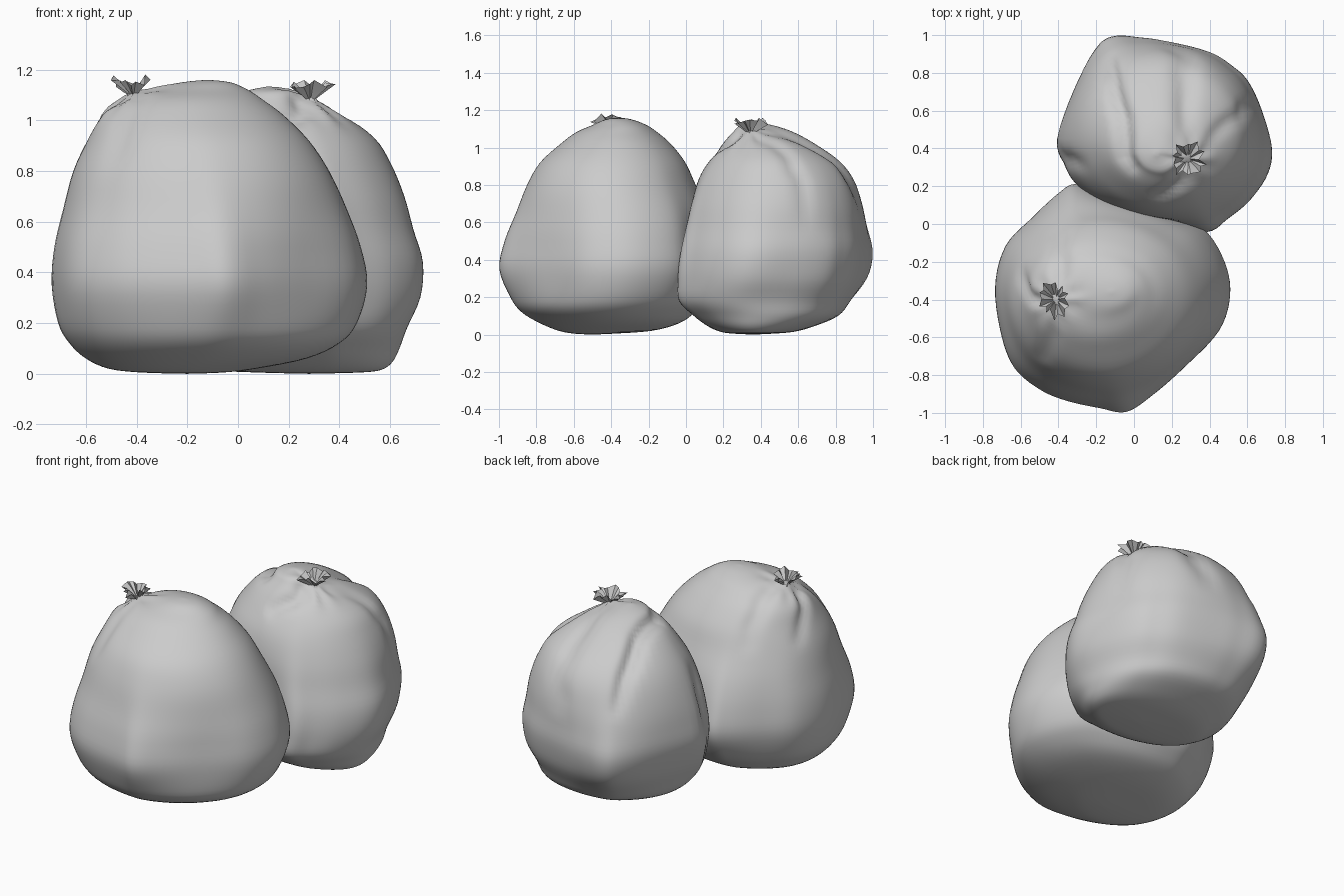
import bpy, bmesh, math, random
from mathutils import Vector

if "Cube" in bpy.data.objects:
    bpy.data.objects.remove(bpy.data.objects["Cube"])

random.seed(4)
SUB = 4


def spline(pts, sub, closed=False):
    """Resample a list of tuples with a Catmull-Rom spline."""
    n, out = len(pts), []
    pick = (lambda i: Vector(pts[i % n])) if closed else (lambda i: Vector(pts[max(0, min(n - 1, i))]))
    for i in range(n if closed else n - 1):
        a, b, c, d = (pick(i + k) for k in (-1, 0, 1, 2))
        for s in range(sub):
            t = s / sub
            out.append(0.5 * (2 * b + (c - a) * t + (2 * a - 5 * b + 4 * c - d) * t * t
                              + (3 * b - a - 3 * c + d) * t ** 3))
    if not closed:
        out.append(Vector(pts[-1]))
    return out


def unit_outline(pts):
    """Plan outline scaled to the -1..1 square."""
    p = spline(pts, 5, True)
    lo = [min(v[k] for v in p) for k in (0, 1)]
    hi = [max(v[k] for v in p) for k in (0, 1)]
    return [[2 * (v[k] - lo[k]) / (hi[k] - lo[k]) - 1 for k in (0, 1)] for v in p]


def to_fold(p, path):
    """Distance from p to a fold path and position 0..1 along it."""
    best, m = (9, 0), len(path) - 1
    for i in range(m):
        a, ab = path[i], path[i + 1] - path[i]
        t = max(0, min(1, (p - a).dot(ab) / max(ab.dot(ab), 1e-9)))
        best = min(best, ((p - a - ab * t).length, (i + t) / m))
    return best


def make_object(name, bm, angle):
    me = bpy.data.meshes.new(name)
    bm.to_mesh(me)
    bm.free()
    ob = bpy.data.objects.new(name, me)
    bpy.context.collection.objects.link(ob)
    bpy.ops.object.select_all(action='DESELECT')
    ob.select_set(True)
    bpy.context.view_layer.objects.active = ob
    bpy.ops.object.shade_smooth_by_angle(angle=math.radians(angle))
    return ob


def loft(bm, rings):
    for a, b in zip(rings, rings[1:]):
        for j in range(len(a)):
            k = (j + 1) % len(a)
            bm.faces.new((a[j], a[k], b[k], b[j]))


def bag(name, outline, rows, knot, folds):
    """rows: (z, x min, x max, y min, y max); folds: (depth, width, points)."""
    shape = unit_outline(outline)
    bm = bmesh.new()
    rings = []
    for r in spline(rows, SUB):
        z, x0, x1, y0, y1 = r
        # full outline at the belly, rounder towards top and bottom
        round_off = 0.95 * (1 - math.exp(-((z - 0.37) / (0.32 if z > 0.37 else 0.24)) ** 2))
        ring = []
        for u, v in shape:
            a = math.atan2(v, u)
            u += (math.cos(a) - u) * round_off
            v += (math.sin(a) - v) * round_off
            ring.append(bm.verts.new(((x0 + x1 + u * (x1 - x0)) / 2,
                                      (y0 + y1 + v * (y1 - y0)) / 2, max(z, 0))))
        rings.append(ring)
    loft(bm, rings)
    bmesh.ops.remove_doubles(bm, verts=bm.verts, dist=1e-4)
    bmesh.ops.recalc_face_normals(bm, faces=bm.faces)
    bm.normal_update()

    # creases in the plastic, with small pleats gathering at the knot
    base = [v.co.copy() for v in bm.verts]
    paths = [(d, w, [min(base, key=lambda c: (c - Vector(p)).length)
                     for p in spline(pts, 3)]) for d, w, pts in folds]
    kx, ky, kz = knot
    moves = []
    for v in bm.verts:
        s = 0
        for d, w, path in paths:
            dist, u = to_fold(v.co, path)
            s -= d * math.exp(-(dist / w) ** 2) * math.sin(math.pi * (0.12 + 0.88 * u))
        r = (v.co - Vector(knot)).length
        if r < 0.4:
            a = math.atan2(v.co.y - ky, v.co.x - kx)
            s += 0.005 * math.cos(7 * a) * math.exp(-((r - 0.1) / 0.07) ** 2)
            s += 0.012 * math.exp(-(r / 0.05) ** 2)
        moves.append(v.normal * s)
    for v, m in zip(bm.verts, moves):
        v.co += m
        v.co.z = max(v.co.z, 0)
    make_object(name, bm, 60)


def tie(name, knot, radius, height, lean):
    """Pinched neck opening into a pleated ruffle."""
    bm = bmesh.new()
    n = 20
    jit = [random.uniform(-1, 1) for _ in range(n)]
    rings = []
    for r, h, zig in ((0.5, -0.6, 0), (0.2, 0, 0.05), (0.55, 0.4, 0.12), (0.9, 0.75, 0.16)):
        ring = []
        for i in range(n):
            a = 2 * math.pi * i / n + 0.15 * jit[i - 5]
            k = (1 if i % 2 else -1) * zig
            rr = radius * (r + k + 0.2 * jit[i] * zig / 0.16)
            hh = height * (h - 0.8 * k + 0.25 * jit[i - 3] * zig / 0.16)
            ring.append(bm.verts.new((knot[0] + rr * math.cos(a) + lean[0] * h,
                                      knot[1] + rr * math.sin(a) + lean[1] * h,
                                      knot[2] + hh)))
        rings.append(ring)
    loft(bm, rings)
    make_object(name, bm, 25)


# front bag
front_knot = (-0.415, -0.40, 1.105)
bag("front_bag",
    [(-0.04, -1.0), (0.1, -0.91), (0.27, -0.76), (0.45, -0.57), (0.51, -0.38), (0.48, -0.2),
     (0.37, -0.03), (0.18, 0.04), (0, 0.1), (-0.17, 0.17), (-0.31, 0.21), (-0.4, 0.16),
     (-0.54, 0.03), (-0.68, -0.12), (-0.735, -0.34), (-0.7, -0.6), (-0.63, -0.77),
     (-0.5, -0.88), (-0.36, -0.94), (-0.18, -0.98)],
    [(0, -0.2, -0.2, -0.5, -0.5), (0.005, -0.38, -0.06, -0.6, -0.38), (0.02, -0.51, 0.07, -0.68, -0.18),
     (0.06, -0.6, 0.27, -0.78, -0.03), (0.12, -0.665, 0.4, -0.88, 0.06), (0.2, -0.71, 0.47, -0.94, 0.14),
     (0.35, -0.735, 0.51, -0.998, 0.21), (0.5, -0.725, 0.485, -0.97, 0.19), (0.65, -0.69, 0.43, -0.91, 0.14),
     (0.8, -0.65, 0.36, -0.85, 0.06), (0.92, -0.595, 0.28, -0.78, 0.0), (1.02, -0.545, 0.18, -0.67, -0.08),
     (1.08, -0.47, 0.1, -0.59, -0.15), (1.12, -0.36, 0.04, -0.5, -0.21), (1.15, -0.22, -0.03, -0.43, -0.29),
     (1.16, -0.12, -0.12, -0.36, -0.36)],
    front_knot,
    [(0.025, 0.035, [(-0.47, -0.42, 1.08), (-0.56, -0.38, 1.0), (-0.6, -0.2, 0.82)]),
     (0.015, 0.05, [(-0.42, -0.48, 1.08), (-0.45, -0.64, 0.95), (-0.5, -0.75, 0.8)]),
     (0.02, 0.05, [(-0.38, -0.32, 1.1), (-0.38, -0.15, 1.0), (-0.4, -0.02, 0.8)])])
tie("front_bag_tie", front_knot, 0.09, 0.07, (-0.01, 0))

# back bag
back_knot = (0.285, 0.345, 1.085)
bag("back_bag",
    [(-0.1, 1.0), (0.03, 0.99), (0.16, 0.97), (0.4, 0.91), (0.53, 0.83), (0.61, 0.75), (0.68, 0.6),
     (0.735, 0.4), (0.715, 0.26), (0.62, 0.12), (0.5, 0.02), (0.39, -0.05), (0.2, 0.0),
     (0, 0.05), (-0.18, 0.1), (-0.31, 0.2), (-0.37, 0.3), (-0.41, 0.44), (-0.29, 0.77), (-0.19, 0.95)],
    [(0, 0.28, 0.28, 0.36, 0.36), (0.005, 0.08, 0.48, 0.25, 0.47), (0.015, -0.1, 0.565, 0.18, 0.58),
     (0.045, -0.18, 0.61, 0.11, 0.69), (0.1, -0.26, 0.64, 0.03, 0.82), (0.18, -0.32, 0.67, -0.05, 0.89),
     (0.3, -0.38, 0.72, -0.045, 0.97), (0.44, -0.41, 0.73, -0.03, 1.0), (0.57, -0.39, 0.695, -0.01, 0.98),
     (0.7, -0.35, 0.66, 0.015, 0.95), (0.83, -0.29, 0.605, 0.06, 0.9), (0.93, -0.22, 0.54, 0.12, 0.82),
     (1.02, -0.13, 0.42, 0.19, 0.69), (1.08, -0.03, 0.31, 0.25, 0.58), (1.115, 0.03, 0.23, 0.29, 0.48),
     (1.135, 0.12, 0.12, 0.37, 0.37)],
    back_knot,
    [(0.045, 0.04, [(-0.02, 0.3, 1.07), (-0.05, 0.55, 1.0), (-0.1, 0.75, 0.85), (-0.12, 0.88, 0.65)]),
     (0.03, 0.06, [(0.27, 0.42, 1.08), (0.27, 0.62, 1.0), (0.25, 0.82, 0.8), (0.22, 0.93, 0.6)]),
     (0.035, 0.045, [(0.26, 0.3, 1.07), (0.23, 0.2, 1.02), (0.1, 0.12, 0.93)]),
     (0.018, 0.04, [(0.36, 0.4, 1.05), (0.5, 0.55, 0.93), (0.6, 0.62, 0.75), (0.64, 0.66, 0.55)]),
     (0.02, 0.05, [(-0.3, 0.3, 0.8), (-0.36, 0.35, 0.6), (-0.4, 0.4, 0.42)])])
tie("back_bag_tie", back_knot, 0.088, 0.07, (0, 0))
